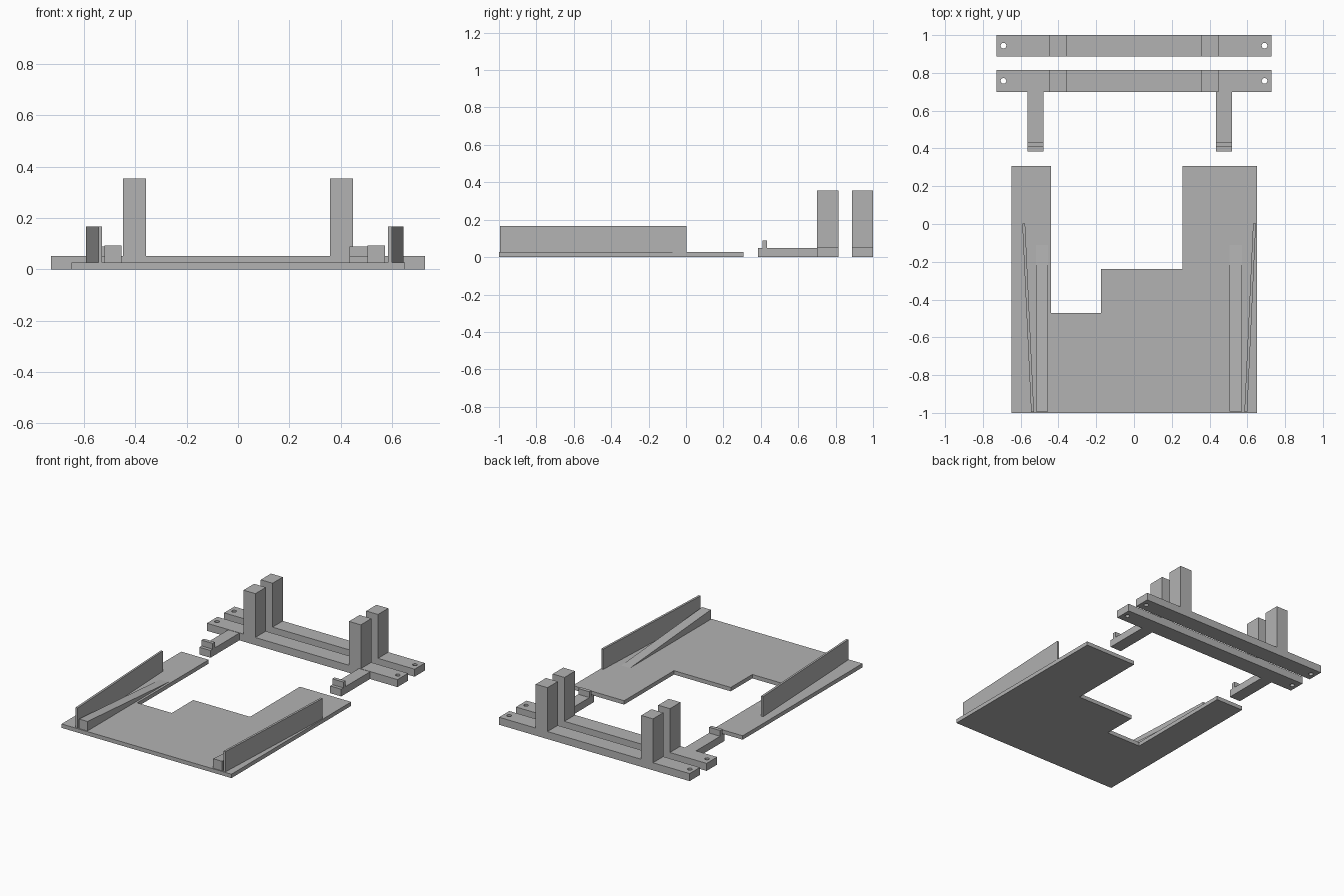
import bpy, bmesh, math

if "Cube" in bpy.data.objects:
    bpy.data.objects.remove(bpy.data.objects["Cube"])

grey = bpy.data.materials.new("plain_grey")
grey.diffuse_color = (0.45, 0.45, 0.45, 1)
grey.use_nodes = True
grey.node_tree.nodes["Principled BSDF"].inputs["Base Color"].default_value = grey.diffuse_color


def prism(name, pts, lo, hi, axis="z"):
    """Extrude a closed outline along z (x, y points) or x (y, z points)."""
    bm = bmesh.new()
    place = (lambda p, d: (p[0], p[1], d)) if axis == "z" else (lambda p, d: (d, p[0], p[1]))
    a = [bm.verts.new(place(p, lo)) for p in pts]
    b = [bm.verts.new(place(p, hi)) for p in pts]
    bm.faces.new(a[::-1])
    bm.faces.new(b)
    for i in range(len(pts)):
        j = (i + 1) % len(pts)
        bm.faces.new((a[i], a[j], b[j], b[i]))
    bmesh.ops.recalc_face_normals(bm, faces=bm.faces)
    mesh = bpy.data.meshes.new(name)
    bm.to_mesh(mesh)
    bm.free()
    mesh.materials.append(grey)
    ob = bpy.data.objects.new(name, mesh)
    bpy.context.collection.objects.link(ob)
    return ob


# Base plate with stepped cut-out at the back
T = 0.027
prism("base_plate", [(-0.648, -1), (0.65, -1), (0.65, 0.307), (0.258, 0.307), (0.258, -0.237),
                     (-0.176, -0.237), (-0.176, -0.472), (-0.439, -0.472),
                     (-0.439, 0.307), (-0.648, 0.307)], 0, T)

# Upright side fins, splayed outward toward the back
for side, front, back in (("left", -0.537, -0.584), ("right", 0.592, 0.638)):
    w = 0.0075
    prism(side + "_fin", [(front - w, -0.995), (front + w, -0.995), (back + w, 0.003), (back - w, 0.003)],
          T - 0.005, 0.167)

# Ramps beside the fins, falling to the plate
for side, x0, x1 in (("left", -0.52, -0.455), ("right", 0.505, 0.572)):
    prism(side + "_ramp", [(-0.993, T - 0.003), (-0.11, T - 0.003), (-0.11, T), (-0.993, 0.093)], x0, x1, "x")

# Rear rails: one profile each with two posts and a bolt hole at either end
for name, y0, y1 in (("inner", 0.70, 0.815), ("outer", 0.888, 1.0)):
    half = [(0.728, 0), (0.728, 0.052), (0.448, 0.052), (0.448, 0.355), (0.358, 0.355), (0.358, 0.052)]
    outline = half + [(-x, z) for x, z in reversed(half)]
    rail = prism(name + "_rail", outline, -y1, -y0)
    for v in rail.data.vertices:            # stand the profile upright
        x, z, d = v.co
        v.co = (x, -d, z)
    for s in (-1, 1):
        c = (s * 0.691, (y0 + y1) / 2)
        ring = [(c[0] + 0.015 * math.cos(math.tau * k / 24),
                 c[1] + 0.015 * math.sin(math.tau * k / 24)) for k in range(24)]
        cutter = prism("hole_cutter", ring, -0.05, 0.1)
        cutter.hide_render = True
        cutter.hide_set(True)
        mod = rail.modifiers.new("bolt_hole", "BOOLEAN")
        mod.operation, mod.solver, mod.object = "DIFFERENCE", "EXACT", cutter

# Arms reaching forward with a raised catch near the tip
for side, x0, x1 in (("left", -0.565, -0.48), ("right", 0.434, 0.519)):
    prism(side + "_arm", [(0.385, 0), (0.702, 0), (0.702, 0.05), (0.434, 0.05), (0.434, 0.09),
                          (0.409, 0.09), (0.409, 0.05), (0.385, 0.05)], x0, x1, "x")
